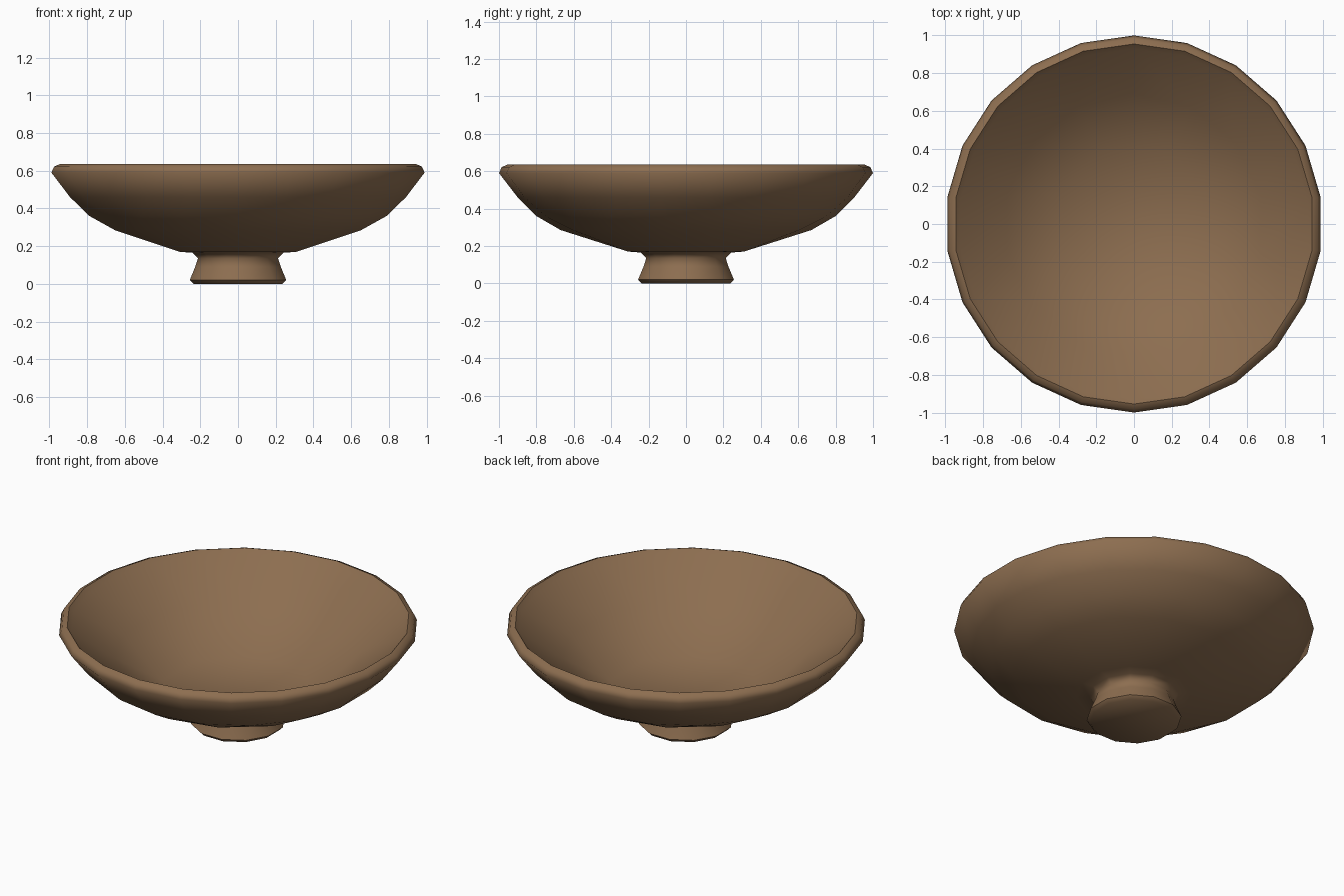
import bpy, bmesh, math

if "Cube" in bpy.data.objects:
    bpy.data.objects.remove(bpy.data.objects["Cube"])

clay = bpy.data.materials.new("brown clay")
clay.diffuse_color = (0.265, 0.155, 0.08, 1)
clay.use_nodes = True
clay.node_tree.nodes["Principled BSDF"].inputs["Base Color"].default_value = clay.diffuse_color

# Rings as (radius, height, sides): foot, outside, rim, inside wall, floor.
# The sides grow fewer towards the narrow parts.
profile = [(0.245, 0.0, 12), (0.265, 0.02, 12), (0.235, 0.09, 12), (0.22, 0.135, 12),
           (0.25, 0.165, 12), (0.32, 0.17, 12), (0.67, 0.285, 14), (0.80, 0.36, 18),
           (0.90, 0.46, 22), (1.0, 0.59, 22), (0.985, 0.622, 22), (0.955, 0.635, 22),
           (0.93, 0.61, 22), (0.69, 0.425, 14), (0.43, 0.22, 8)]


def ring_angle(i, n):
    return (i + 0.5) / n


def stitch(bm, lo, hi):
    """Join two rings with triangles, or quads where the sides match."""
    n, m = len(lo), len(hi)
    if n == m:
        for i in range(n):
            bm.faces.new((lo[i], lo[(i + 1) % n], hi[(i + 1) % n], hi[i]))
        return
    i = j = 0
    while i < n or j < m:
        if j >= m or (i < n and ring_angle(i + 1, n) <= ring_angle(j + 1, m)):
            bm.faces.new((lo[i % n], lo[(i + 1) % n], hi[j % m]))
            i += 1
        else:
            bm.faces.new((lo[i % n], hi[(j + 1) % m], hi[j % m]))
            j += 1


bm = bmesh.new()
rings = []
for r, z, n in profile:
    angles = [2 * math.pi * ring_angle(i, n) for i in range(n)]
    rings.append([bm.verts.new((r * math.cos(a), r * math.sin(a), z)) for a in angles])
for lo, hi in zip(rings, rings[1:]):
    stitch(bm, lo, hi)
bm.faces.new(rings[0])    # underside of the foot
bm.faces.new(rings[-1])   # inner floor
bmesh.ops.recalc_face_normals(bm, faces=bm.faces)

# Footed bowl
mesh = bpy.data.meshes.new("footed_bowl")
bm.to_mesh(mesh)
bm.free()
mesh.materials.append(clay)
bowl = bpy.data.objects.new("footed_bowl", mesh)
bpy.context.collection.objects.link(bowl)
bpy.context.view_layer.objects.active = bowl
bowl.select_set(True)
bpy.ops.object.shade_smooth_by_angle(angle=math.radians(65))
